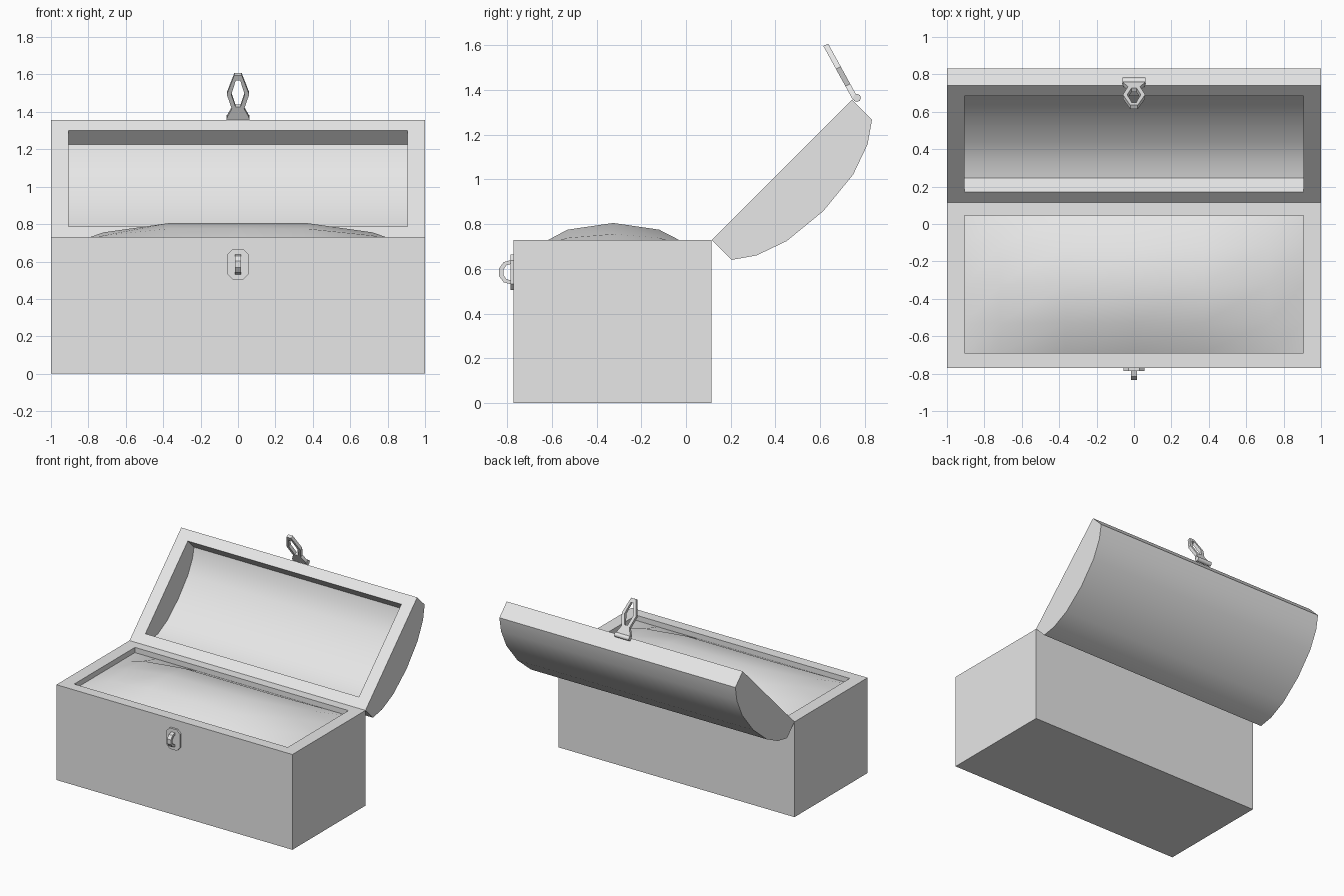
import bpy, bmesh, math
from mathutils import Matrix, Vector

cube = bpy.data.objects.get("Cube")
if cube:
    bpy.data.objects.remove(cube)

grey = bpy.data.materials.new("plain_grey")
grey.use_nodes = True
colour = (0.8, 0.8, 0.8, 1)
grey.diffuse_color = colour
for node in grey.node_tree.nodes:
    if node.type == "BSDF_PRINCIPLED":
        node.inputs["Base Color"].default_value = colour


def finish(name, bm, angle=30):
    bmesh.ops.recalc_face_normals(bm, faces=bm.faces)
    mesh = bpy.data.meshes.new(name)
    bm.to_mesh(mesh)
    bm.free()
    mesh.materials.append(grey)
    obj = bpy.data.objects.new(name, mesh)
    bpy.context.collection.objects.link(obj)
    bpy.ops.object.select_all(action="DESELECT")
    obj.select_set(True)
    bpy.context.view_layer.objects.active = obj
    bpy.ops.object.shade_smooth_by_angle(angle=math.radians(angle))
    return obj


def hollow_shell(name, outer, inner, x_out, x_in):
    """Trough: outer and inner (y, z) profiles swept in x, joined by a flat rim."""
    bm = bmesh.new()
    corners = []
    for profile, x in ((outer, x_out), (inner, x_in)):
        left, right = ([bm.verts.new((s * x, y, z)) for y, z in profile] for s in (1, -1))
        for i in range(len(profile) - 1):
            bm.faces.new((left[i], left[i + 1], right[i + 1], right[i]))
        bm.faces.new(left)
        bm.faces.new(right)
        corners.append((left[0], left[-1], right[-1], right[0]))
    a, b = corners
    for i in range(4):
        j = (i + 1) % 4
        bm.faces.new((a[i], a[j], b[j], b[i]))
    return finish(name, bm)


def slab(name, outline, thick, origin, u, v, hole=None):
    """Flat outline in the u, v plane given thickness; hole matches outline point for point."""
    u, v = Vector(u).normalized(), Vector(v).normalized()
    n = u.cross(v) * thick / 2
    bm = bmesh.new()

    def ring(points, side):
        return [bm.verts.new(Vector(origin) + u * a + v * b + n * side) for a, b in points]

    def band(p, q):
        for i in range(len(p)):
            j = (i + 1) % len(p)
            bm.faces.new((p[i], p[j], q[j], q[i]))

    top, bottom = ring(outline, 1), ring(outline, -1)
    band(top, bottom)
    if hole:
        top_in, bottom_in = ring(hole, 1), ring(hole, -1)
        band(top_in, bottom_in)
        band(top, top_in)
        band(bottom, bottom_in)
    else:
        bm.faces.new(top)
        bm.faces.new(bottom)
    return finish(name, bm, 20)


def mirrored(half):
    """Close a half outline by reflecting it in the second axis."""
    return half + [(-a, b) for a, b in reversed(half)]


# Chest body
hollow_shell("chest_body",
             [(-0.77, 0.73), (-0.77, 0), (0.115, 0), (0.115, 0.73)],
             [(-0.69, 0.73), (-0.69, 0.6), (0.045, 0.6), (0.045, 0.73)], 1, 0.905)

# Domed lid, opened by 45 degrees about the rear edge
SPAN = 0.886


def lid_profile(half, crown):
    pts = half + [(SPAN / 2, crown)] + [(SPAN - a, d) for a, d in reversed(half)]
    k = math.sqrt(0.5)
    return [(0.115 + k * (a + d), 0.73 + k * (a - d)) for a, d in pts]


hollow_shell("lid",
             lid_profile([(0, 0), (0, 0.127), (0.092, 0.191), (0.233, 0.241)], 0.262),
             lid_profile([(0.08, 0), (0.08, 0.106), (0.15, 0.15), (0.265, 0.186)], 0.2),
             1, 0.905)

# Heaped contents filling the body
bm = bmesh.new()
columns = [(-0.905, 0), (-0.72, 0.57), (-0.37, 1), (0, 1), (0.37, 1), (0.72, 0.57), (0.905, 0)]
rows = [(-0.69, 0), (-0.53, 0.74), (-0.325, 1), (-0.12, 0.74), (0.045, 0)]
grid = [[bm.verts.new((x, y, 0.69 + 0.115 * f * g)) for x, f in columns] for y, g in rows]
for r, s in zip(grid, grid[1:]):
    for i in range(len(columns) - 1):
        bm.faces.new((r[i], r[i + 1], s[i + 1], s[i]))
mound = finish("contents_mound", bm, 60)
if mound.data.polygons[0].normal.z < 0:
    mound.data.flip_normals()

# Lock plate with clipped corners
slab("lock_plate",
     mirrored([(0.03, -0.08), (0.057, -0.053), (0.057, 0.053), (0.03, 0.08)]),
     0.016, (0, -0.777, 0.585), (1, 0, 0), (0, 0, 1))

# Staple loop on the plate
arch = [(-0.78, 0.64), (-0.815, 0.63), (-0.835, 0.603), (-0.835, 0.567), (-0.815, 0.54), (-0.78, 0.53)]
inside = [(-0.78 + (y + 0.78) * 0.66, 0.585 + (z - 0.585) * 0.68) for y, z in arch]
slab("staple", arch + inside[::-1], 0.032, (0, 0, 0), (0, 1, 0), (0, 0, 1))

# Hasp raised from the lid front edge
pivot, up = (0, 0.757, 1.36), (0, -0.48, 0.875)
slab("hasp_loop",
     mirrored([(0.033, 0.07), (0.06, 0.158), (0.02, 0.275)]), 0.024, pivot, (1, 0, 0), up,
     hole=mirrored([(0.013, 0.083), (0.036, 0.158), (0.012, 0.243)]))
slab("hasp_base",
     mirrored([(0.06, 0), (0.057, 0.022), (0.033, 0.07)]), 0.024, pivot, (1, 0, 0), up)

# Hinge pin of the hasp
bm = bmesh.new()
bmesh.ops.create_cone(bm, cap_ends=True, segments=8, radius1=0.018, radius2=0.018, depth=0.122,
                      matrix=Matrix.Translation((0, 0.764, 1.364)) @ Matrix.Rotation(math.pi / 2, 4, "Y"))
finish("hasp_pin", bm, 50)
